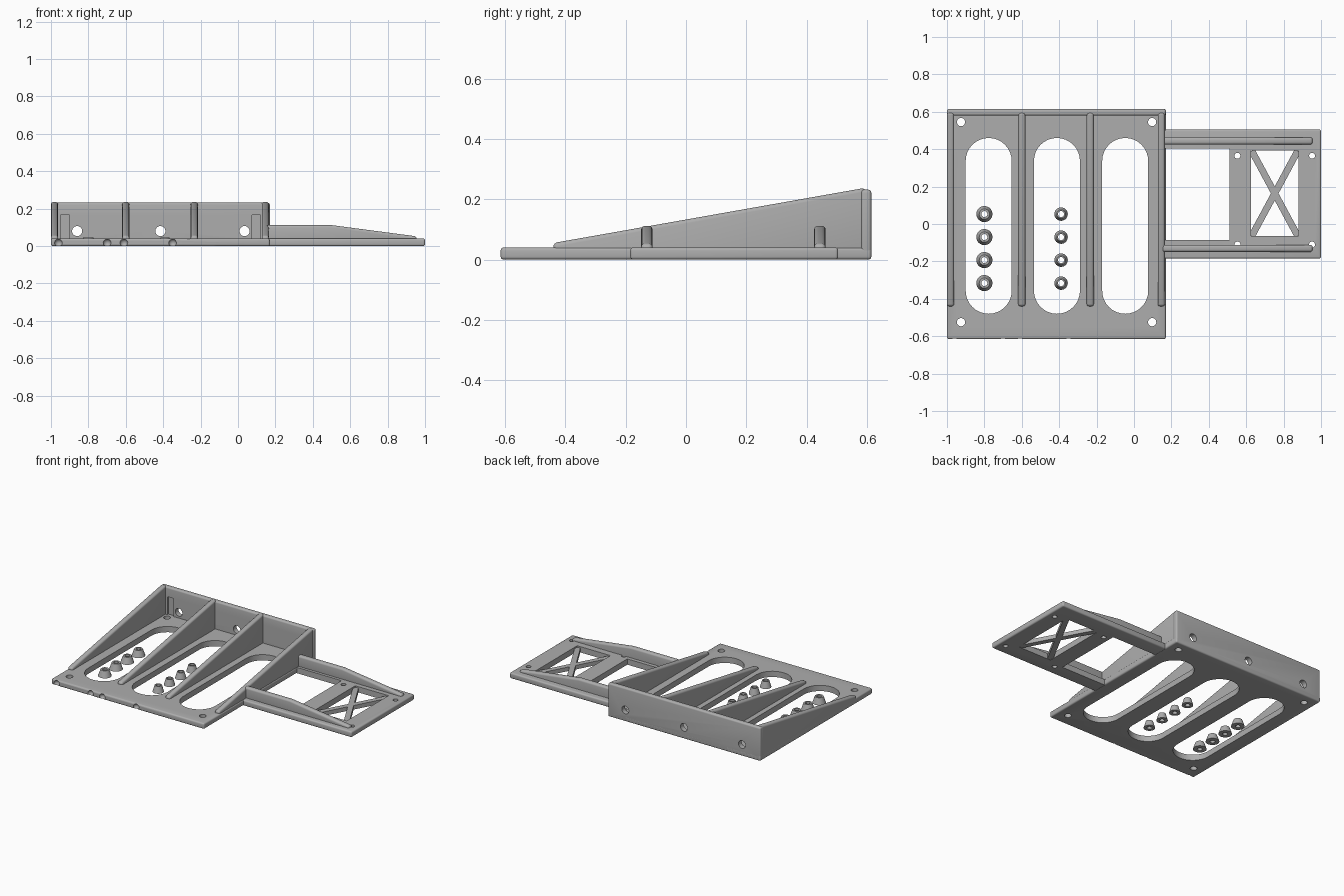
import bpy, math
from mathutils import Vector

cube = bpy.data.objects.get("Cube")
if cube:
    bpy.data.objects.remove(cube)

grey = bpy.data.materials.new("plain_grey")
grey.use_nodes = True
COLOUR = (0.42, 0.42, 0.42, 1)
grey.diffuse_color = COLOUR
grey.node_tree.nodes["Principled BSDF"].inputs["Base Color"].default_value = COLOUR


def prism(name, outline, axis, lo, hi):
    """Extrude a 2D outline along x, y or z."""
    def place(p, d):
        a, b = p
        return {"x": (d, a, b), "y": (a, d, b), "z": (a, b, d)}[axis]
    n = len(outline)
    verts = [place(p, lo) for p in outline] + [place(p, hi) for p in outline]
    faces = [tuple(range(n)), tuple(range(2 * n - 1, n - 1, -1))]
    faces += [(i, i + n, (i + 1) % n + n, (i + 1) % n) for i in range(n)]
    mesh = bpy.data.meshes.new(name)
    mesh.from_pydata(verts, [], faces)
    obj = bpy.data.objects.new(name, mesh)
    bpy.context.collection.objects.link(obj)
    activate(obj)
    bpy.ops.object.mode_set(mode="EDIT")
    bpy.ops.mesh.select_all(action="SELECT")
    bpy.ops.mesh.normals_make_consistent(inside=False)
    bpy.ops.object.mode_set(mode="OBJECT")
    mesh.materials.append(grey)
    return obj


def activate(obj):
    bpy.ops.object.select_all(action="DESELECT")
    obj.select_set(True)
    bpy.context.view_layer.objects.active = obj


def box(name, x0, x1, y0, y1, z0, z1):
    return prism(name, [(x0, y0), (x1, y0), (x1, y1), (x0, y1)], "z", z0, z1)


def circle(x, y, r, n=24):
    return [(x + r * math.cos(math.tau * i / n), y + r * math.sin(math.tau * i / n)) for i in range(n)]


def slot(x, y0, y1, r, n=16):
    ends = [(y1 - r, 0), (y0 + r, math.pi)]
    return [(x + r * math.cos(s + math.pi * i / n), y + r * math.sin(s + math.pi * i / n))
            for y, s in ends for i in range(n + 1)]


def soften(obj, width):
    activate(obj)
    mod = obj.modifiers.new("round", "BEVEL")
    mod.width, mod.segments, mod.limit_method = width, 4, "ANGLE"
    mod.angle_limit = math.radians(30)
    bpy.ops.object.modifier_apply(modifier=mod.name)


def cut(obj, cutters):
    for c in cutters:
        activate(obj)
        mod = obj.modifiers.new("cut", "BOOLEAN")
        mod.operation, mod.object, mod.solver = "DIFFERENCE", c, "EXACT"
        bpy.ops.object.modifier_apply(modifier=mod.name)
        bpy.data.objects.remove(c)


def finish(obj):
    activate(obj)
    bpy.ops.object.shade_smooth_by_angle(angle=math.radians(32))


def drill(x, y, r):
    return prism("drill", circle(x, y, r), "z", -0.1, 0.1)


T = 0.04  # plate thickness

# Base plate with three long slots, screw holes and dents in the front edge
base = box("base_plate", -1, 0.17, -0.615, 0.615, 0, T)
soften(base, 0.01)
cutters = [prism("slot", slot(x, -0.48, 0.46, 0.123), "z", -0.1, 0.1) for x in (-0.777, -0.412, -0.047)]
cutters += [drill(x, y, 0.022) for x in (-0.925, 0.097) for y in (-0.525, 0.545)]
for x in (-0.96, -0.7, -0.61, -0.35):
    bpy.ops.mesh.primitive_uv_sphere_add(segments=20, ring_count=10, radius=0.021, location=(x, -0.617, 0.017))
    cutters.append(bpy.context.object)
cut(base, cutters)
finish(base)

# Back wall with three round holes and two shallow upright recesses
wall = box("back_wall", -1, 0.17, 0.58, 0.615, 0, 0.232)
soften(wall, 0.011)
cutters = [prism("hole", circle(x, 0.08, 0.027), "y", 0.5, 0.7) for x in (-0.86, -0.415, 0.035)]
cutters += [box("recess", x - 0.023, x + 0.023, 0.5, 0.592, T, 0.165) for x in (-0.925, 0.098)]
cut(wall, cutters)
finish(wall)

# Sloping ribs from the wall to the front
for i, x in enumerate((-0.981, -0.6, -0.234, 0.146)):
    rib = prism(f"sloping_rib_{i + 1}", [(-0.44, 0.02), (-0.44, 0.055), (0.595, 0.238), (0.602, 0.02)],
                "x", x - 0.019, x + 0.019)
    soften(rib, 0.013)
    finish(rib)

# Side arm with an open bay, a window and four screw holes
arm = box("side_arm", 0.16, 1, -0.185, 0.505, 0, T)
soften(arm, 0.01)
cutters = [box("bay", 0.1, 0.51, -0.085, 0.405, -0.1, 0.1),
           box("window", 0.625, 0.88, -0.065, 0.392, -0.1, 0.1)]
cutters[0].data.transform(cutters[0].matrix_world)
cutters += [drill(x, y, 0.016) for x in (0.553, 0.952) for y in (-0.11, 0.365)]
cut(arm, cutters)
finish(arm)

# Crossed struts in the window
for i, s in enumerate((1, -1)):
    ends = [Vector((0.637, 0.1635 - s * 0.214)), Vector((0.868, 0.1635 + s * 0.214))]
    along = (ends[1] - ends[0]).normalized()
    side = Vector((-along.y, along.x)) * 0.018
    a, b = ends[0] - along * 0.015, ends[1] + along * 0.015
    prism(f"window_strut_{i + 1}", [a - side, b - side, b + side, a + side], "z", 0.002, 0.03)

# Arm ribs, flat first and then tapering outwards
for i, y in enumerate((-0.13, 0.444)):
    rib = prism(f"arm_rib_{i + 1}", [(0.15, 0.02), (0.15, 0.112), (0.5, 0.112), (0.955, 0.052), (0.955, 0.02)],
                "y", y - 0.019, y + 0.019)
    soften(rib, 0.013)
    finish(rib)

# Loose tapered pegs with a through hole
for col, (x, r) in enumerate(((-0.8, 0.043), (-0.39, 0.036))):
    for row in range(4):
        bpy.ops.mesh.primitive_cone_add(vertices=32, radius1=r, radius2=r * 0.64, depth=0.045,
                                        location=(x, 0.053 - 0.123 * row, 0.0225))
        peg = bpy.context.object
        peg.name = f"peg_{col + 1}_{row + 1}"
        peg.data.materials.append(grey)
        cut(peg, [drill(x, peg.location.y, 0.016)])
        finish(peg)
